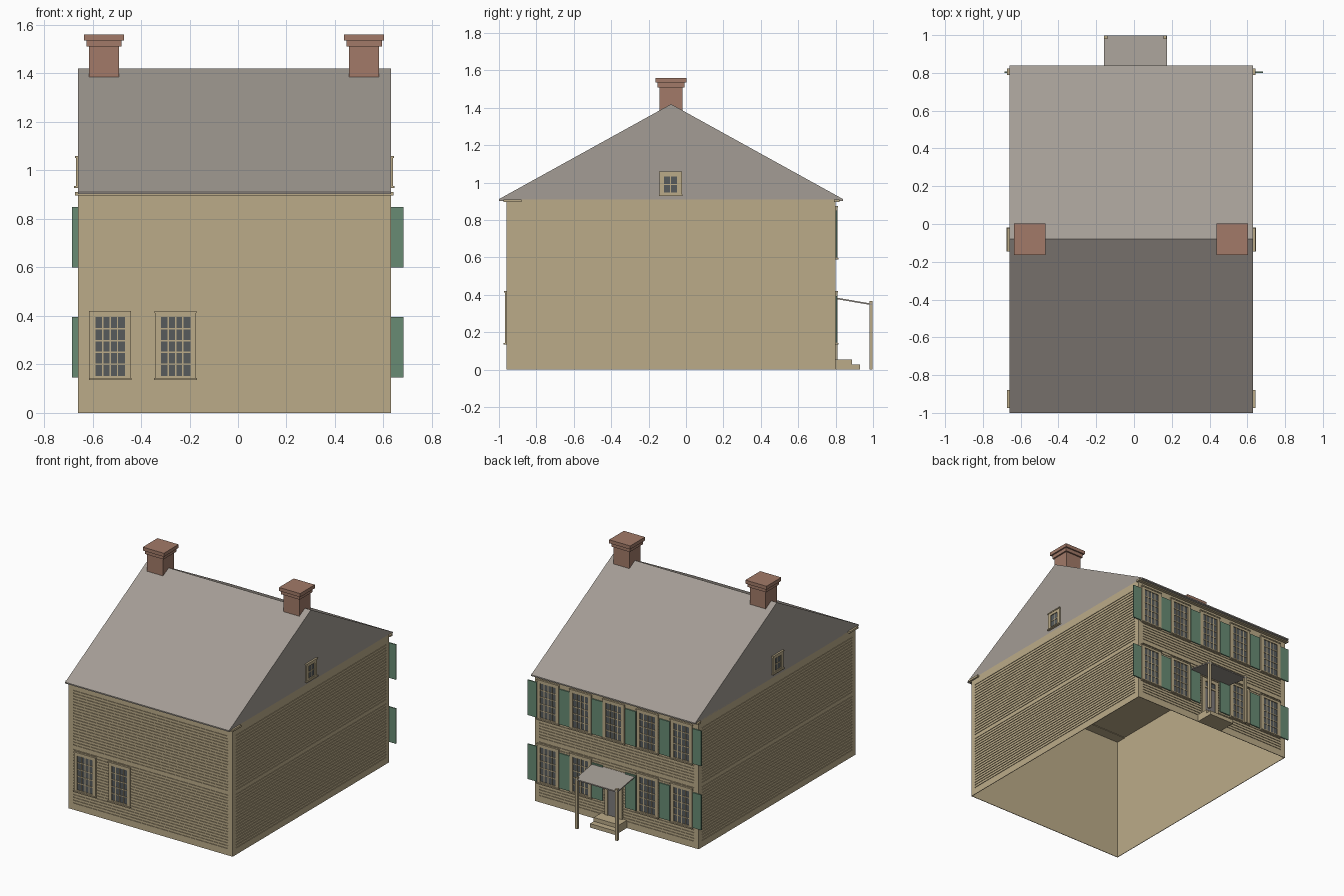
import bpy, bmesh
from mathutils import Matrix, Vector

if "Cube" in bpy.data.objects:
    bpy.data.objects.remove(bpy.data.objects["Cube"])


def material(name, rgb):
    m = bpy.data.materials.new(name)
    m.use_nodes = True
    m.diffuse_color = (*rgb, 1)
    m.node_tree.nodes["Principled BSDF"].inputs["Base Color"].default_value = (*rgb, 1)
    return m


TAN = material("tan_paint", (0.50, 0.41, 0.25))
GREY = material("grey_shingle", (0.37, 0.335, 0.30))
BRICK = material("red_brick", (0.36, 0.195, 0.14))
GREEN = material("green_paint", (0.14, 0.26, 0.175))
GLASS = material("dark_glass", (0.095, 0.105, 0.108))
DOOR = material("door_grey", (0.21, 0.20, 0.20))

# House extents
X0, X1, Y0, Y1, EAVE = -0.66, 0.63, -0.96, 0.80, 0.91
RECESS = 0.004


def finish(name, bm, mat):
    mesh = bpy.data.meshes.new(name)
    bmesh.ops.recalc_face_normals(bm, faces=bm.faces[:])
    bm.to_mesh(mesh)
    bm.free()
    mesh.materials.append(mat)
    ob = bpy.data.objects.new(name, mesh)
    bpy.context.scene.collection.objects.link(ob)
    return ob


def add_box(bm, xs, ys, zs):
    lo, hi = Vector((xs[0], ys[0], zs[0])), Vector((xs[1], ys[1], zs[1]))
    size = hi - lo
    mat = Matrix.Translation((lo + hi) / 2) @ Matrix.Diagonal((*size, 1))
    return bmesh.ops.create_cube(bm, size=1, matrix=mat)["verts"]


def boxes(name, mat, items):
    bm = bmesh.new()
    for item in items:
        add_box(bm, *item)
    return finish(name, bm, mat)


def on_wall(side, us, zs, ds):
    """Box extents for a piece on a wall: u runs along it, d points out of it."""
    a, b = ds
    if side == "front":
        return us, (Y0 - b, Y0 - a), zs
    if side == "back":
        return us, (Y1 + a, Y1 + b), zs
    if side == "right":
        return (X1 + a, X1 + b), us, zs
    return (X0 - b, X0 - a), us, zs


# Hollow wall shell with a ceiling and no floor
bm = bmesh.new()
add_box(bm, (X0 + RECESS, X1 - RECESS), (Y0 + RECESS, Y1 - RECESS), (0, 0.9))
bm.faces.ensure_lookup_table()
floor = [f for f in bm.faces if f.calc_center_median().z < 0.01]
bmesh.ops.delete(bm, geom=floor, context="FACES_ONLY")
finish("wall_shell", bm, TAN)

# Clapboards and flat trim on all four walls
ROWS, GAP, MARGIN = 19, 0.006, 0.038
PANELS = ((0.05, 0.43), (0.463, 0.85))
for side in ("front", "back", "right", "left"):
    u0, u1 = (X0, X1) if side in ("front", "back") else (Y0, Y1)
    a, b = u0 + MARGIN, u1 - MARGIN
    depth = (-RECESS, 0)
    boards = []
    for z0, z1 in PANELS:
        step = (z1 - z0) / ROWS
        for i in range(ROWS):
            z = z0 + i * step
            boards.append(on_wall(side, (a, b), (z + GAP / 2, z + step - GAP / 2), depth))
    boxes(side + "_clapboards", TAN, boards)
    trim = [on_wall(side, us, (0, EAVE), depth) for us in ((u0, a), (b, u1))]
    levels = (0, PANELS[0][0] - GAP / 2, PANELS[0][1] + GAP / 2,
              PANELS[1][0] - GAP / 2, PANELS[1][1] + GAP / 2, EAVE)
    trim += [on_wall(side, (a, b), levels[i:i + 2], depth) for i in (0, 2, 4)]
    boxes(side + "_trim", TAN, trim)

# Gabled roof as a solid prism
bm = bmesh.new()
profile = [(-1.0, 0.903), (-1.0, 0.912), (-0.08, 1.42), (0.84, 0.912), (0.84, 0.903)]
face = bm.faces.new([bm.verts.new((X0, y, z)) for y, z in profile])
ext = bmesh.ops.extrude_face_region(bm, geom=[face])["geom"]
bmesh.ops.translate(bm, vec=(X1 - X0, 0, 0),
                    verts=[v for v in ext if isinstance(v, bmesh.types.BMVert)])
finish("roof", bm, GREY)

# Cornices with short returns around the corners
boxes("cornices", TAN, [((X0 - 0.013, X1 + 0.012), (-0.975, -0.88), (0.896, 0.91)),
                        ((X0 - 0.013, X1 + 0.012), (0.79, 0.822), (0.896, 0.91))])

# Chimneys with stepped caps
for name, cx in (("right_chimney", -0.5525), ("left_chimney", 0.52)):
    tiers = [(0.0625, 1.34, 1.51), (0.073, 1.51, 1.535), (0.083, 1.535, 1.56)]
    boxes(name, BRICK, [((cx - r, cx + r), (-0.08 - r, -0.08 + r), (z0, z1))
                        for r, z0, z1 in tiers])


def window(name, side, c, z0, z1, half, border, cols, rows):
    """Casing, sill, cap, muntin grid and glass."""
    g, gz0, gz1 = half - border, z0 + border * 0.7, z1 - border
    boxes(name + "_glass", GLASS, [on_wall(side, (c - g, c + g), (gz0, gz1), (-0.003, 0.003))])
    out = (-0.003, 0.009)
    parts = [((c - half, c - g), (z0, z1), out), ((c + g, c + half), (z0, z1), out),
             ((c - g, c + g), (z0, gz0), out), ((c - g, c + g), (gz1, z1), out),
             ((c - half - 0.003, c + half + 0.003), (z0, z0 + 0.008), (0, 0.016)),
             ((c - half - 0.002, c + half + 0.002), (z1 - 0.008, z1), (0, 0.013))]
    bar = 0.003
    for i in range(1, cols):
        u = c - g + 2 * g * i / cols
        parts.append(((u - bar, u + bar), (gz0, gz1), (0, 0.006)))
    for i in range(1, rows):
        z = gz0 + (gz1 - gz0) * i / rows
        parts.append(((c - g, c + g), (z - bar, z + bar), (0, 0.006)))
    boxes(name + "_frame", TAN, [on_wall(side, *p) for p in parts])


# Sash windows
LOW, HIGH = (0.135, 0.42), (0.59, 0.875)
for i, c in enumerate((-0.5275, -0.2575)):
    window(f"front_window_{i}", "front", c, *LOW, 0.085, 0.024, 4, 5)
CENTRES = (-0.528, -0.26, 0.005, 0.265, 0.522)
for i, c in enumerate(CENTRES):
    window(f"upper_back_window_{i}", "back", c, *HIGH, 0.085, 0.024, 4, 5)
    if i != 2:
        window(f"lower_back_window_{i}", "back", c, *LOW, 0.085, 0.024, 4, 5)
for side in ("left", "right"):
    window(side + "_gable_window", side, -0.0825, 0.928, 1.06, 0.06, 0.026, 2, 2)

# Shutters between the back windows and past both corners
spans = [(-0.685, -0.616), (0.611, 0.682)]
for a, b in zip(CENTRES, CENTRES[1:]):
    m = (a + b) / 2
    spans.append((m - 0.042, m + 0.042))
for level, z0 in (("lower", 0.145), ("upper", 0.6)):
    boxes(level + "_shutters", GREEN,
          [on_wall("back", us, (z0, z0 + 0.25), (0, 0.008)) for us in spans])

# Back door with transom and casing
C = 0.005
boxes("door", DOOR, [on_wall("back", (C - 0.045, C + 0.045), (0.055, 0.285), (-0.003, 0.004))])
boxes("door_lights", GLASS,
      [on_wall("back", (C - 0.045, C + 0.045), (0.297, 0.335), (-0.003, 0.004))])
casing = [((C - 0.07, C - 0.045), (0.055, 0.36)), ((C + 0.045, C + 0.07), (0.055, 0.36)),
          ((C - 0.045, C + 0.045), (0.285, 0.297)), ((C - 0.045, C + 0.045), (0.335, 0.36))]
boxes("door_casing", TAN, [on_wall("back", us, zs, (-0.003, 0.01)) for us, zs in casing])

# Back steps
boxes("steps", TAN, [((C - 0.1, C + 0.1), (Y1, 0.887), (0, 0.055)),
                     ((C - 0.1, C + 0.1), (0.887, 0.93), (0, 0.028))])

# Porch roof, sloping away from the wall, on two posts
bm = bmesh.new()
for v in add_box(bm, (-0.16, 0.175), (Y1, 0.998), (0.378, 0.386)):
    v.co.z -= (v.co.y - Y1) * 0.17
finish("porch_roof", bm, GREY)
boxes("porch_posts", TAN, [((x - 0.009, x + 0.009), (0.98, 0.998), (0, 0.366))
                           for x in (-0.149, 0.164)])
